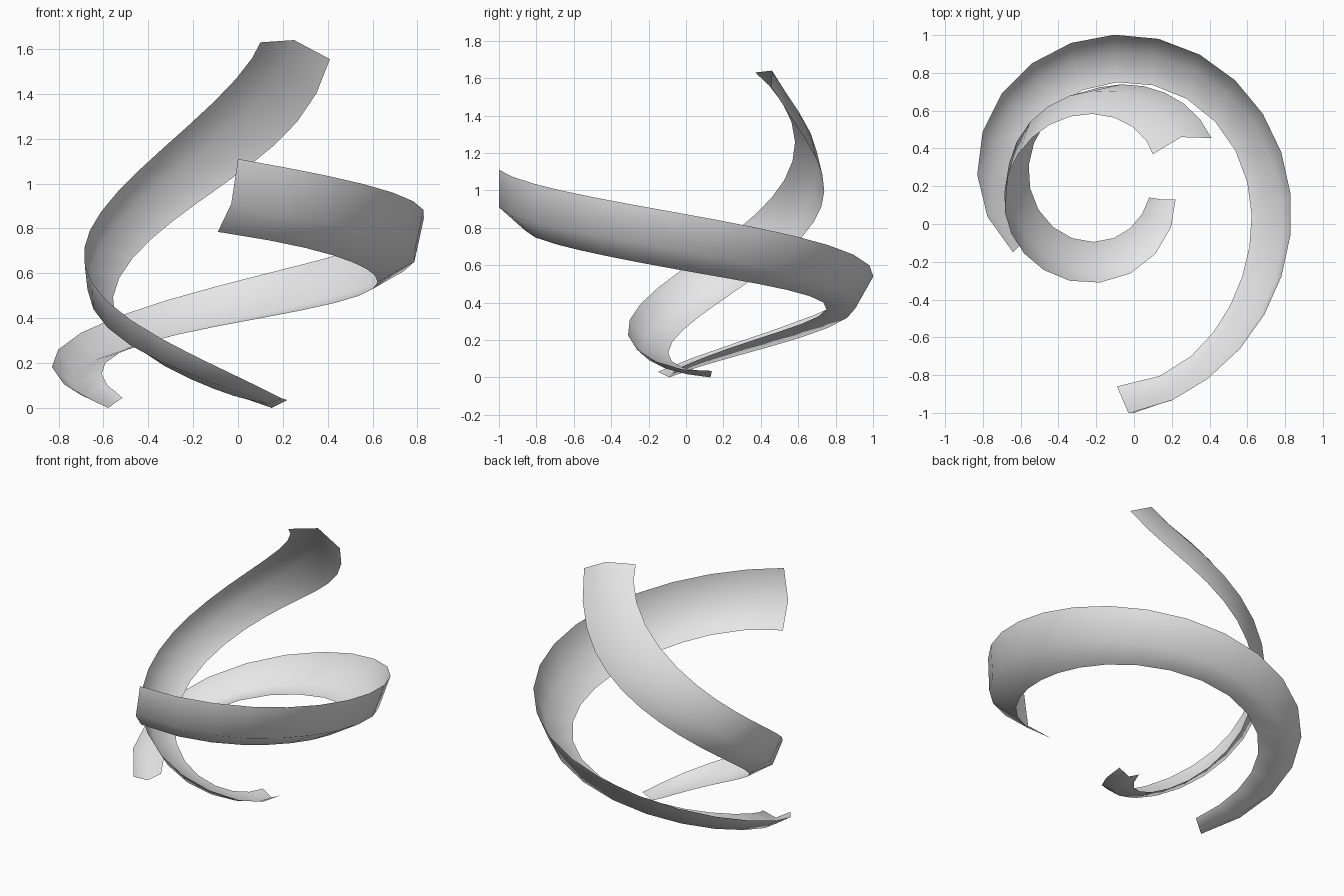
import bpy, bmesh, math
from mathutils import Vector

cube = bpy.data.objects.get("Cube")
if cube:
    bpy.data.objects.remove(cube)

STEPS = 20


def make_material(name, colour):
    mat = bpy.data.materials.new(name)
    mat.use_nodes = True
    mat.diffuse_color = colour
    mat.node_tree.nodes["Principled BSDF"].inputs["Base Color"].default_value = colour
    return mat


def polar_points(points, centre):
    """Turn guide points into (angle, radius, height), winding clockwise."""
    result, previous = [], math.pi
    for x, y, z in points:
        dx, dy = x - centre[0], y - centre[1]
        angle = math.atan2(dy, dx)
        while angle > previous:
            angle -= math.tau
        previous = angle
        result.append(Vector((angle, math.hypot(dx, dy), z)))
    return result


def blend(points, t):
    """Smooth polynomial through evenly spaced guide points."""
    total = Vector((0, 0, 0))
    for i, point in enumerate(points):
        weight = 1.0
        for j in range(len(points)):
            if j != i:
                weight *= (t - j) / (i - j)
        total += point * weight
    return total


def rail(points, centre):
    guides = polar_points(points, centre)
    path = []
    for k in range(STEPS + 1):
        angle, radius, z = blend(guides, k / STEPS * (len(guides) - 1))
        path.append((centre[0] + radius * math.cos(angle),
                     centre[1] + radius * math.sin(angle), z))
    return path


def make_ribbon(name, centre, rails, mat):
    """Skin a sheet across its edge, crease and opposite edge rails."""
    bm = bmesh.new()
    rows = [[bm.verts.new(p) for p in rail(r, centre)] for r in rails]
    for a, b in zip(rows, rows[1:]):
        for k in range(STEPS):
            bm.faces.new((a[k], a[k + 1], b[k + 1], b[k]))
    bmesh.ops.recalc_face_normals(bm, faces=bm.faces)
    for face in bm.faces:
        face.smooth = True
    mesh = bpy.data.meshes.new(name)
    bm.to_mesh(mesh)
    bm.free()
    mesh.materials.append(mat)
    obj = bpy.data.objects.new(name, mesh)
    bpy.context.collection.objects.link(obj)
    return obj


grey = make_material("light grey", (0.8, 0.8, 0.8, 1))

# Wide, shallow ribbon: outer edge, middle crease, inner edge
make_ribbon("wide_ribbon", (0, 0.1), [
    [(-.64, -.15, .03), (-.70, .69, .335), (.13, .98, .60),
     (.78, .38, .80), (.69, -.48, .96), (0, -1, 1.11)],
    [(-.58, -.09, 0), (-.64, .62, .215), (.11, .89, .42),
     (.74, .32, .61), (.66, -.50, .76), (-.03, -1, .91)],
    [(-.515, -.05, .045), (-.53, .50, .245), (.10, .735, .40),
     (.60, .22, .53), (.51, -.43, .65), (-.09, -.86, .785)],
], grey)

# Narrow, steep ribbon that rolls over as it climbs
make_ribbon("tall_ribbon", (-.15, .2), [
    [(.22, .13, .035), (-.18, -.31, .225), (-.65, -.05, .555),
     (-.61, .375, .875), (-.22, .583, 1.26), (.10, .37, 1.63)],
    [(.15, .13, 0), (-.20, -.235, .145), (-.645, .065, .44),
     (-.55, .54, .807), (-.095, .70, 1.205), (.25, .46, 1.64)],
    [(.08, .14, .035), (-.215, -.095, .13), (-.55, .19, .41),
     (-.39, .62, .75), (.05, .73, 1.08), (.41, .455, 1.555)],
], grey)
